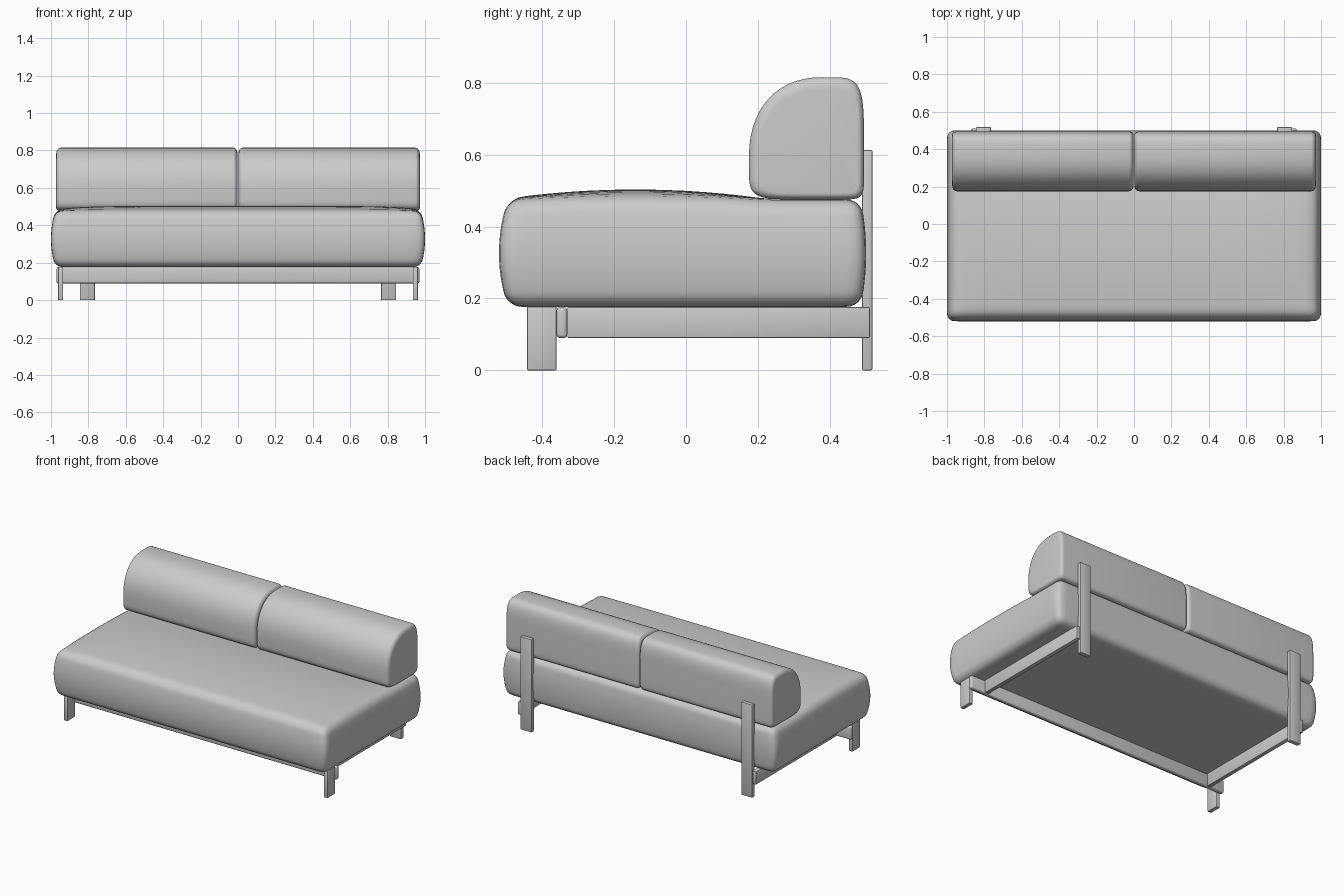
import bpy, bmesh, math
from mathutils import Vector

if "Cube" in bpy.data.objects:
    bpy.data.objects.remove(bpy.data.objects["Cube"])


def finish(name, bm, angle=40):
    bmesh.ops.recalc_face_normals(bm, faces=bm.faces)
    me = bpy.data.meshes.new(name)
    bm.to_mesh(me)
    bm.free()
    ob = bpy.data.objects.new(name, me)
    bpy.context.collection.objects.link(ob)
    bpy.ops.object.select_all(action='DESELECT')
    ob.select_set(True)
    bpy.context.view_layer.objects.active = ob
    bpy.ops.object.shade_smooth_by_angle(angle=math.radians(angle))
    return ob


def beam(name, lo, hi, r=0.004, segs=2):
    """Wooden bar between two corners with softened edges."""
    bm = bmesh.new()
    bmesh.ops.create_cube(bm, size=1)
    for v in bm.verts:
        v.co = Vector([lo[i] if v.co[i] < 0 else hi[i] for i in range(3)])
    bmesh.ops.bevel(bm, geom=bm.edges[:], offset=r, segments=segs,
                    profile=0.5, affect='EDGES')
    return finish(name, bm)


def seat():
    """Rounded box, bulged on its walls and crowned on top."""
    c, h, r = Vector((0, -0.005, 0.326)), Vector((0.976, 0.49, 0.15)), 0.04
    bm = bmesh.new()
    bmesh.ops.create_cube(bm, size=2)
    bmesh.ops.subdivide_edges(bm, edges=bm.edges[:], cuts=27, use_grid_fill=True)
    for v in bm.verts:
        p = Vector([math.sin(t * math.pi / 2) * h[i] for i, t in enumerate(v.co)])
        core = Vector([max(-h[i] + r, min(h[i] - r, p[i])) for i in range(3)])
        p = core + (p - core).normalized() * r
        u, s, w = p.x / h.x, p.y / h.y, p.z / h.z
        wall = 1 - w * w
        p.x += 0.024 * u * wall
        p.y += (0.025 if s < 0 else 0.016) * s * wall
        if w > 0:
            crown = max(0, 1 - ((p.y + 0.135) / 0.37) ** 2)
            p.z += 0.027 * w * crown * (1 - abs(u) ** 8 * 0.7)
        v.co = p + c
    finish("seat", bm, 60)


def back_cushion(name, x0, x1):
    """D-shaped side profile lofted sideways with rounded ends."""
    cy, cz, n = 0.38, 0.59, 14
    # (y radius, z radius, superellipse exponent) per quarter
    quarters = [(0.115, 0.225, 5), (-0.205, 0.225, 2.25),
                (-0.205, -0.115, 6), (0.115, -0.115, 8)]
    prof = []
    for q, (ry, rz, e) in enumerate(quarters):
        for k in range(n):
            a = k / n * math.pi / 2
            if q % 2:
                a = math.pi / 2 - a
            prof.append((ry * max(0, math.cos(a)) ** (2 / e),
                         rz * max(0, math.sin(a)) ** (2 / e)))
    r, steps = 0.024, 6
    arc = [(r * (1 - math.sin(a)), 1 - r * (1 - math.cos(a)) / 0.16)
           for a in (i / steps * math.pi / 2 for i in range(steps + 1))]
    # arc runs from the wall edge (full inset in x) to the cap
    ends = [(d, s) for d, s in arc]
    rings = [(x0 + d, s) for d, s in reversed([(r * (1 - math.sin(a)), 1 - r * (1 - math.cos(a)) / 0.16)
             for a in (i / steps * math.pi / 2 for i in range(steps + 1))])]
    rings += [(x1 - d, s) for d, s in ends]
    bm = bmesh.new()
    loops = [[bm.verts.new((x, cy + s * y, cz - 0.0 + s * z)) for y, z in prof]
             for x, s in rings]
    m = len(prof)
    for a, b in zip(loops, loops[1:]):
        for i in range(m):
            j = (i + 1) % m
            bm.faces.new((a[i], a[j], b[j], b[i]))
    bm.faces.new(loops[0])
    bm.faces.new(loops[-1])
    finish(name, bm, 60)


# Upholstery
seat()
back_cushion("back_cushion_left", -0.972, -0.002)
back_cushion("back_cushion_right", 0.002, 0.972)

# Wooden frame
beam("front_rail", (-0.97, -0.36, 0.09), (0.97, -0.33, 0.176), 0.01, 3)
for side, label in ((-1, "left"), (1, "right")):
    def mirrored(name, xa, xb, y, z):
        xs = sorted((side * xa, side * xb))
        beam(f"{name}_{label}", (xs[0], y[0], z[0]), (xs[1], y[1], z[1]))

    mirrored("side_rail", 0.84, 0.868, (-0.33, 0.511), (0.09, 0.176))
    mirrored("front_leg", 0.935, 0.962, (-0.442, -0.36), (0, 0.178))
    mirrored("back_leg", 0.765, 0.845, (0.49, 0.518), (0, 0.613))
